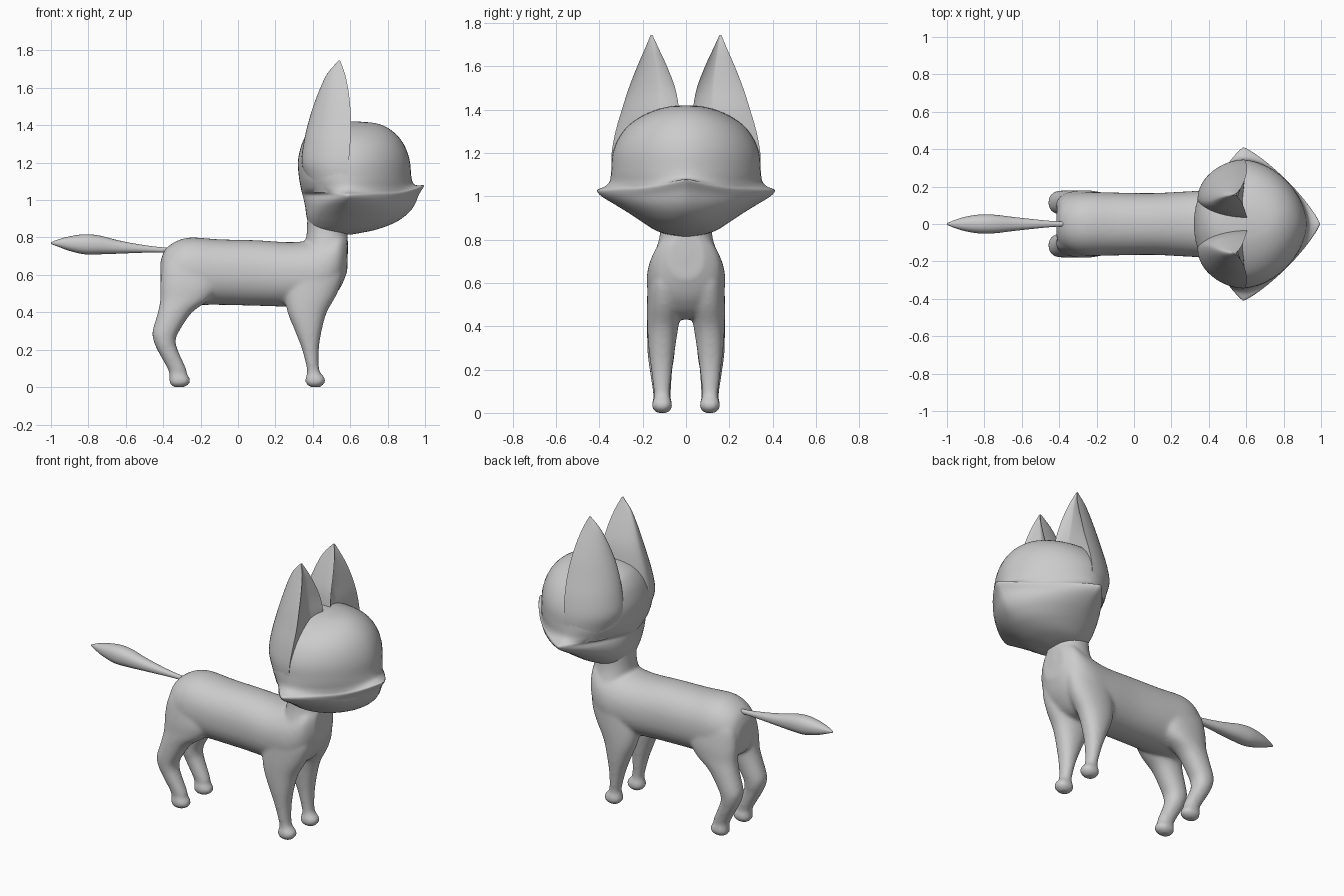
import bpy, bmesh
from math import cos, sin, pi, exp, radians


def spline(rows, steps=4):
    """Catmull-Rom interpolation of rows of section numbers."""
    out = []
    for i in range(len(rows) - 1):
        a, b, c, d = (rows[max(0, min(len(rows) - 1, i + k))] for k in (-1, 0, 1, 2))
        for s in range(steps):
            t = s / steps
            out.append([0.5 * (2 * q + (r - p) * t + (2 * p - 5 * q + 4 * r - w) * t * t
                               + (3 * q - p - 3 * r + w) * t ** 3)
                        for p, q, r, w in zip(a, b, c, d)])
    return out + [list(rows[-1])]


def section(cu, cv, u0, u1, v0, v1, p0, p1, n=48):
    """Closed outline of four superelliptic quarters around (cu, cv)."""
    pts = []
    for i in range(n):
        a = 2 * pi * i / n
        c, s = cos(a), sin(a)
        e = 2 / (p1 if c >= 0 else p0)
        pts.append((cu + ((u1 - cu) if c >= 0 else (cu - u0)) * (1 if c >= 0 else -1) * abs(c) ** e,
                    cv + ((v1 - cv) if s >= 0 else (cv - v0)) * (1 if s >= 0 else -1) * abs(s) ** e))
    return pts


def oval(u0, u1, v0, v1, p=2.2):
    return section((u0 + u1) / 2, (v0 + v1) / 2, u0, u1, v0, v1, p, p)


def loft(bm, rings):
    """Skin a list of 3D rings and cap both ends."""
    vs = [[bm.verts.new(p) for p in r] for r in rings]
    n = len(vs[0])
    faces = [bm.faces.new((a[i], a[(i + 1) % n], b[(i + 1) % n], b[i]))
             for a, b in zip(vs, vs[1:]) for i in range(n)]
    faces += [bm.faces.new(vs[0][::-1]), bm.faces.new(vs[-1])]
    bmesh.ops.recalc_face_normals(bm, faces=faces)


def finish(name, bm, angle=50):
    me = bpy.data.meshes.new(name)
    bm.to_mesh(me)
    bm.free()
    ob = bpy.data.objects.new(name, me)
    bpy.context.collection.objects.link(ob)
    bpy.ops.object.select_all(action='DESELECT')
    ob.select_set(True)
    bpy.context.view_layer.objects.active = ob
    bpy.ops.object.shade_smooth_by_angle(angle=radians(angle))
    return ob


def along_x(rows):      # rows: x, half width, z bottom, z top
    return [[(x, u, v) for u, v in oval(-w, w, a, b)] for x, w, a, b in spline(rows)]


def along_z(rows, side=1):      # rows: z, x0, x1, y0, y1
    return [[(u, side * v, z) for u, v in oval(a, b, c, d)] for z, a, b, c, d in spline(rows)]


# Body: torso, neck and four legs fused into one smooth skin
torso = [(-.415, .07, .52, .67), (-.39, .12, .48, .735), (-.33, .155, .45, .78), (-.25, .17, .44, .80),
         (-.1, .168, .44, .79), (.1, .165, .435, .785), (.3, .175, .43, .775), (.45, .18, .44, .80),
         (.54, .15, .52, .84), (.585, .08, .62, .82)]
neck = [(.6, .33, .575, -.16, .16), (.7, .35, .587, -.155, .155), (.8, .365, .587, -.125, .125),
        (.88, .37, .585, -.118, .118), (1.0, .37, .6, -.13, .13)]
front_leg = [(0, .385, .44, .085, .135), (.02, .362, .463, .066, .155), (.045, .36, .467, .064, .157),
             (.07, .368, .447, .073, .148), (.1, .368, .433, .074, .149), (.2, .343, .432, .064, .161),
             (.3, .305, .447, .05, .173), (.4, .265, .475, .035, .179), (.5, .25, .53, .02, .18),
             (.6, .27, .56, .02, .175), (.68, .32, .55, .03, .15)]
back_leg = [(0, -.345, -.285, .085, .135), (.02, -.366, -.258, .066, .155), (.045, -.367, -.257, .064, .157),
            (.07, -.367, -.272, .072, .15), (.1, -.377, -.278, .07, .153), (.2, -.432, -.323, .063, .168),
            (.25, -.452, -.333, .055, .175), (.3, -.457, -.314, .05, .179), (.4, -.428, -.245, .04, .18),
            (.47, -.416, -.15, .03, .18), (.55, -.416, -.1, .02, .178), (.65, -.4, -.12, .03, .16),
            (.72, -.36, -.18, .04, .13)]
bm = bmesh.new()
loft(bm, along_x(torso))
loft(bm, along_z(neck))
for side in (1, -1):
    loft(bm, along_z(front_leg, side))
    loft(bm, along_z(back_leg, side))
body = finish("body", bm)
fuse = body.modifiers.new("fuse", 'REMESH')
fuse.mode = 'VOXEL'
fuse.voxel_size = 0.01
fuse.use_smooth_shade = True
soft = body.modifiers.new("soften", 'SMOOTH')
soft.factor = 0.5
soft.iterations = 10

# Head: z, back x, front x, half width, x of widest, front and back roundness
head = [(.815, .44, .60, .03, .52, 2, 2), (.825, .41, .66, .09, .54, 2, 2), (.845, .39, .75, .145, .56, 2, 2),
        (.88, .375, .84, .2, .57, 1.9, 2), (.92, .365, .90, .26, .58, 1.7, 1.9), (.96, .36, .94, .325, .585, 1.5, 1.7),
        (1.0, .352, .967, .39, .585, 1.3, 1.4), (1.028, .345, .995, .41, .585, 1.22, 1.25),
        (1.045, .34, .965, .375, .585, 1.4, 1.5), (1.07, .335, .94, .352, .585, 1.6, 1.8),
        (1.12, .326, .927, .345, .585, 1.75, 2), (1.2, .32, .92, .338, .585, 1.8, 2),
        (1.27, .332, .90, .31, .585, 1.85, 2), (1.33, .355, .865, .262, .585, 1.9, 2),
        (1.38, .395, .81, .185, .585, 2, 2), (1.41, .46, .74, .1, .585, 2, 2), (1.42, .55, .64, .03, .585, 2, 2)]
rings = []
for z, xb, xf, w, xw, pf, pb in spline(head):
    ring = []
    for x, y in section(xw, 0, xb, xf, -w, w, pb, pf):
        # upturned nose tip
        lift = .052 * max(0, (x - .8) / .2) ** 2 * exp(-((z - 1.03) / .06) ** 2)
        ring.append((x, y, z + lift))
    rings.append(ring)
bm = bmesh.new()
loft(bm, rings)
finish("head", bm, 60)

# Ears: z, back x, front x, inner y, outer y, hollow depth
ear = [(1.04, .40, .585, .05, .335, .01), (1.12, .365, .588, .03, .343, .01), (1.2, .34, .592, .025, .343, .01),
       (1.3, .35, .6, .025, .325, .015), (1.4, .372, .605, .032, .296, .025), (1.5, .402, .6, .05, .264, .035),
       (1.6, .44, .588, .088, .225, .03), (1.68, .48, .57, .125, .19, .015), (1.745, .538, .546, .155, .163, .001)]
for side, name in ((1, "left_ear"), (-1, "right_ear")):
    bm = bmesh.new()
    loft(bm, [[(x, side * y, z) for x, y in
               section(xf, yi + .35 * (yo - yi), xb, xf - d, yi, yo, 1.9, 1.3)]
              for z, xb, xf, yi, yo, d in spline(ear)])
    finish(name, bm)

# Tail: thin root, fat brush, pointed tip
tail = [(-.37, .012, .72, .745), (-.45, .017, .72, .752), (-.55, .027, .717, .767), (-.65, .038, .713, .787),
        (-.74, .049, .71, .81), (-.82, .051, .71, .817), (-.9, .039, .728, .806), (-.96, .021, .75, .79),
        (-1.0, .004, .766, .774)]
bm = bmesh.new()
loft(bm, along_x(tail))
finish("tail", bm)
